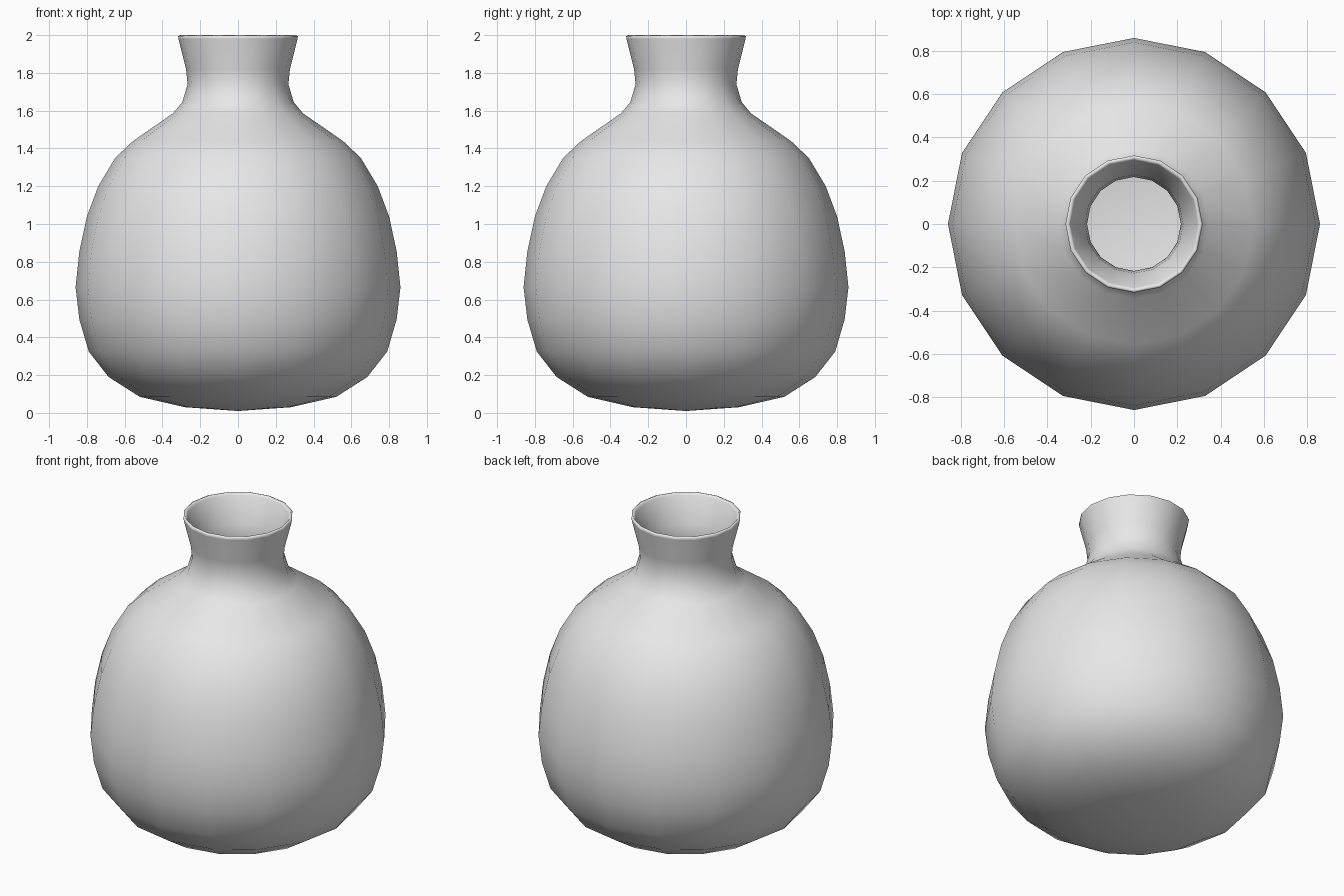
import bpy
import bmesh
import math

cube = bpy.data.objects.get("Cube")
if cube:
    bpy.data.objects.remove(cube, do_unlink=True)

SEGMENTS = 16

# Outer wall from base to lip, then inner wall back down to the inside floor
outer = [(0.28, 0.03), (0.52, 0.085), (0.685, 0.19), (0.79, 0.325),
         (0.84, 0.495), (0.86, 0.665), (0.84, 0.855), (0.80, 1.04),
         (0.74, 1.20), (0.65, 1.35), (0.555, 1.44), (0.345, 1.585),
         (0.295, 1.645), (0.267, 1.74), (0.275, 1.82), (0.315, 1.98)]
lip = [(0.317, 1.995), (0.305, 2.0), (0.295, 1.985)]
inner = [(0.227, 1.83), (0.217, 1.74), (0.245, 1.62), (0.31, 1.55),
         (0.52, 1.40), (0.61, 1.31), (0.69, 1.18), (0.75, 1.03),
         (0.79, 0.85), (0.81, 0.665), (0.79, 0.505), (0.745, 0.35),
         (0.655, 0.23), (0.50, 0.135), (0.28, 0.08)]


def lathe(name, profile, bottom, top, material):
    """Spin a profile round z and close both ends with a fan."""
    bm = bmesh.new()
    rings = []
    for r, z in profile:
        angles = [math.tau * i / SEGMENTS for i in range(SEGMENTS)]
        rings.append([bm.verts.new((r * math.cos(a), r * math.sin(a), z))
                      for a in angles])
    for low, high in zip(rings, rings[1:]):
        for i in range(SEGMENTS):
            j = (i + 1) % SEGMENTS
            bm.faces.new((low[i], low[j], high[j], high[i]))
    for ring, z, flip in ((rings[0], bottom, True), (rings[-1], top, False)):
        pole = bm.verts.new((0, 0, z))
        for i in range(SEGMENTS):
            pair = (ring[i], ring[(i + 1) % SEGMENTS])
            bm.faces.new((pole, *(reversed(pair) if flip else pair)))
    mesh = bpy.data.meshes.new(name)
    bm.to_mesh(mesh)
    bm.free()
    mesh.materials.append(material)
    for poly in mesh.polygons:
        poly.use_smooth = True
    obj = bpy.data.objects.new(name, mesh)
    bpy.context.collection.objects.link(obj)
    return obj


# Plain glaze
glaze = bpy.data.materials.new("light grey glaze")
glaze.use_nodes = True
colour = (0.8, 0.8, 0.8, 1)
glaze.diffuse_color = colour
glaze.node_tree.nodes["Principled BSDF"].inputs["Base Color"].default_value = colour

# Hollow round vase
lathe("vase", outer + lip + inner, 0.01, 0.065, glaze)
